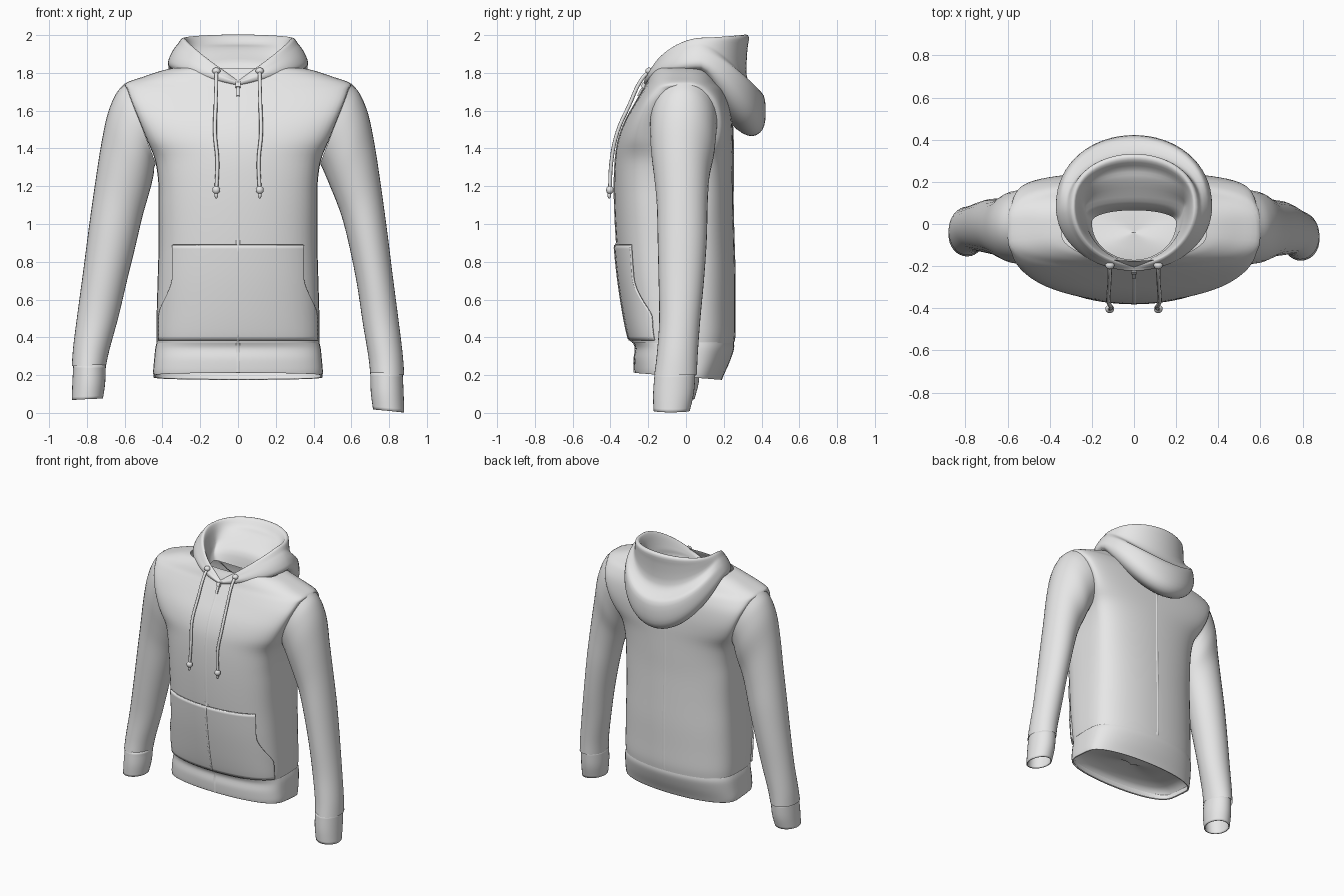
import bpy, bmesh, math
from mathutils import Vector

if "Cube" in bpy.data.objects:
    bpy.data.objects.remove(bpy.data.objects["Cube"])

fabric = bpy.data.materials.new("light grey fabric")
fabric.diffuse_color = (0.8, 0.8, 0.8, 1)
fabric.use_nodes = True
fabric.node_tree.nodes["Principled BSDF"].inputs["Base Color"].default_value = fabric.diffuse_color


def dense(rows, n=4):
    """Smoothly resample a table of section parameters."""
    out = []
    for i in range(len(rows) - 1):
        p0, p1, p2, p3 = (rows[min(max(i + k, 0), len(rows) - 1)] for k in (-1, 0, 1, 2))
        for s in range(n):
            t = s / n
            out.append([0.5 * (2 * b + (c - a) * t + (2 * a - 5 * b + 4 * c - d) * t * t
                               + (3 * b - a - 3 * c + d) * t ** 3)
                        for a, b, c, d in zip(p0, p1, p2, p3)])
    return out + [list(rows[-1])]


def finish(ob, thickness=0, offset=-1, angle=50):
    ob.data.materials.append(fabric)
    if thickness:
        mod = ob.modifiers.new("thickness", 'SOLIDIFY')
        mod.thickness, mod.offset = thickness, offset
    bpy.ops.object.select_all(action='DESELECT')
    ob.select_set(True)
    bpy.context.view_layer.objects.active = ob
    bpy.ops.object.shade_smooth_by_angle(angle=math.radians(angle))
    return ob


def loft(name, rings, closed=True, **kw):
    """Skin a list of point rings (or open strips)."""
    bm = bmesh.new()
    grid = [[bm.verts.new(p) for p in r] for r in rings]
    n = len(rings[0])
    for a, b in zip(grid, grid[1:]):
        for i in range(n if closed else n - 1):
            j = (i + 1) % n
            bm.faces.new((a[i], a[j], b[j], b[i]))
    bmesh.ops.remove_doubles(bm, verts=bm.verts, dist=0.0004)
    bmesh.ops.recalc_face_normals(bm, faces=bm.faces)
    me = bpy.data.meshes.new(name)
    bm.to_mesh(me)
    bm.free()
    ob = bpy.data.objects.new(name, me)
    bpy.context.collection.objects.link(ob)
    return finish(ob, **kw)


# Torso sections: z, half width, front y, back y, side front y, side back y, roundness
TORSO = dense([
    (0.37, .430, -.285, .255, -.06, .01, .6), (0.43, .432, -.302, .260, -.06, .01, .6),
    (0.55, .430, -.325, .260, -.06, .01, .6), (0.72, .425, -.350, .260, -.06, .01, .58),
    (0.90, .420, -.368, .255, -.06, .01, .56), (1.08, .420, -.378, .250, -.07, .02, .54),
    (1.22, .422, -.380, .250, -.08, .03, .52), (1.34, .440, -.375, .250, -.09, .06, .52),
    (1.44, .480, -.360, .250, -.17, .14, .6), (1.54, .520, -.325, .245, -.19, .165, .65),
    (1.64, .560, -.270, .230, -.17, .14, .7), (1.71, .585, -.230, .205, -.11, .07, .7),
    (1.745, .595, -.21, .180, -.05, .00, .7), (1.78, .500, -.195, .160, -.04, .00, .7),
    (1.81, .410, -.180, .150, -.04, .00, .8), (1.825, .345, -.175, .15, -.04, .00, .9)])
HEM = dense([
    (0.19, .447, -.272, .190, -.06, .01, .6), (0.22, .449, -.275, .203, -.06, .01, .6),
    (0.28, .444, -.276, .232, -.06, .01, .6), (0.34, .438, -.268, .254, -.06, .01, .6),
    (0.375, .430, -.280, .254, -.06, .01, .6)])


def section(row, n=28):
    z, hw, yf, yb, ef, eb, k = row
    pts = []
    for centre, edge, s in ((yf, ef, 1), (yb, eb, -1)):
        for i in range(n + 1):
            a = (i / n - 0.5) * math.pi
            y = edge + (centre - edge) * max(math.cos(a), 0) ** (k if s > 0 else k + .1)
            drop = max(0, 1 - (z - 0.19) / 0.16) * y * 0.08
            pts.append((s * hw * math.sin(a), y, z - drop))
    return pts


def surface_y(x, z, back=False):
    """Depth of the front or back cloth at x, z."""
    rows = HEM[:-1] + TORSO
    z = min(max(z, rows[0][0]), rows[-1][0])
    for a, b in zip(rows, rows[1:]):
        if z <= b[0]:
            break
    t = (z - a[0]) / (b[0] - a[0])
    _, hw, yf, yb, ef, eb, k = [p + (q - p) * t for p, q in zip(a, b)]
    c = math.sqrt(max(0, 1 - (x / hw) ** 2)) ** (k + .1 if back else k)
    return eb + (yb - eb) * c if back else ef + (yf - ef) * c


loft("torso", [section(r) for r in TORSO])
loft("hem_band", [section(r) for r in HEM], thickness=0.01)

# Lining closing the torso just above the hem opening
base = section(HEM[4])
loft("hem_lining", [[(x * s, -.04 + (y + .04) * s, z + dz) for x, y, z in base]
                    for s, dz in ((.985, 0), (.95, .025), (.85, .045), (.6, .06), (.3, .065), (.0001, .067))])

# Sleeve sections: inner x, z, outer x, z, front y, back y
SLEEVE = [
    (.435, 1.32, .598, 1.745, -.190, .165), (.458, 1.27, .645, 1.69, -.190, .160),
    (.485, 1.205, .690, 1.58, -.185, .150), (.520, 1.12, .725, 1.41, -.170, .125),
    (.555, 1.02, .757, 1.20, -.155, .115), (.592, .87, .790, .96, -.150, .110),
    (.630, .68, .820, .72, -.145, .095), (.660, .48, .850, .49, -.142, .075),
    (.690, .30, .872, .31, -.155, .062), (.700, .205, .880, .20, -.168, .058)]
CUFF = [(.700, .215, .872, .21, -.166, .050), (.703, .11, .877, .10, -.174, .042),
        (.715, .018, .880, .003, -.172, .020)]


def sleeve_ring(row, side, n=32):
    xi, zi, xo, zo, yf, yb = row
    if side < 0:  # the left sleeve is bent slightly more and hangs a little higher
        t = max(0, min(1, (1.3 - zi) / 1.1))
        xi -= 0.05 * math.sin(math.pi * t ** .7)
        lift = .04 * t + .02 * max(0, (.2 - zi) / .2)
        zi, zo, yb, yf = zi + lift, zo + lift + .008 * t, yb + .025 * t, yf + .02 * t
    pts = []
    for i in range(n):
        a = 2 * math.pi * i / n
        u = 0.5 + 0.5 * math.cos(a)
        y = (yf + yb) / 2 + (yb - yf) / 2 * math.sin(a)
        pts.append((side * (xi + (xo - xi) * u), y, zi + (zo - zi) * u))
    return pts


for side, label in ((1, "right"), (-1, "left")):
    loft(label + "_sleeve", [sleeve_ring(r, side) for r in dense(SLEEVE)])
    loft(label + "_cuff", [sleeve_ring(r, side) for r in dense(CUFF)], thickness=0.008)

# Hood sections, outside to inside: half width, front y, back y, front z, side z, back z
HOOD = dense([
    (.310, -.17, .15, 1.725, 1.80, 1.62), (.355, -.205, .27, 1.73, 1.825, 1.50),
    (.368, -.218, .35, 1.737, 1.84, 1.465), (.370, -.222, .405, 1.745, 1.86, 1.50),
    (.362, -.222, .422, 1.75, 1.885, 1.58), (.350, -.218, .412, 1.752, 1.91, 1.68),
    (.334, -.212, .365, 1.754, 1.935, 1.72), (.318, -.208, .322, 1.756, 1.955, 1.78),
    (.308, -.203, .325, 1.758, 1.97, 1.92), (.298, -.198, .333, 1.76, 1.982, 1.99),
    (.282, -.19, .305, 1.76, 1.984, 2.00), (.268, -.185, .262, 1.755, 1.955, 1.955),
    (.256, -.18, .215, 1.75, 1.91, 1.935), (.242, -.178, .15, 1.745, 1.86, 1.89),
    (.222, -.175, .09, 1.735, 1.81, 1.84), (.200, -.17, .065, 1.72, 1.77, 1.74)], 3)


def hood_ring(row, n=64):
    hw, yf, yb, zf, zs, zb = row
    mid = min(0.08, yb - .06)
    pts = []
    for i in range(n):
        a = 2 * math.pi * i / n
        s, c = math.sin(a), math.cos(a)
        if c < 0:  # front dips to a V at the throat
            y, z = mid + (mid - yf) * c, zs + (zf - zs) * (1 - abs(s)) ** .85
        else:
            y, z = mid + (yb - mid) * c ** 0.85, zs + (zb - zs) * c ** 1.3
        pts.append((hw * s, y, z))
    return pts


loft("hood", [hood_ring(r) for r in HOOD])

# Front pocket: a panel with curved hand openings
rows = []
for i in range(25):
    z = 0.385 + 0.505 * i / 24
    t = min(1, max(0, (z - 0.5) / 0.22))
    half = 0.418 - 0.072 * (t * t * (3 - 2 * t))
    xs = [half * math.sin((j / 20 - 0.5) * math.pi) for j in range(21)]
    rows.append([(x, surface_y(x, z) - 0.008, z) for x in xs])
loft("front_pocket", rows, closed=False, thickness=0.012, offset=0)


# Zip and back seam: thin raised strips following the cloth
def strip(name, half, lift, z0, z1, back=False):
    rows = []
    for i in range(61):
        z = z0 + (z1 - z0) * i / 60
        y = surface_y(0, z, back)
        d = lift if back else -lift
        if not back and 0.385 < z < 0.89:
            d -= 0.014
        rows.append([(-half, y, z), (-half * .5, y + d, z), (half * .5, y + d, z), (half, y, z)])
    loft(name, rows, closed=False, angle=80)


strip("zip", 0.010, 0.003, 0.215, 1.74)
strip("back_seam", 0.010, 0.003, 0.38, 1.55, back=True)


def block(name, loc, size, tilt=0):
    bpy.ops.mesh.primitive_cube_add(size=1, location=loc, rotation=(tilt, 0, 0))
    ob = bpy.context.object
    ob.name, ob.scale = name, size
    finish(ob, angle=30)


def ball(name, loc, size):
    bpy.ops.mesh.primitive_uv_sphere_add(segments=16, ring_count=10, radius=1, location=loc)
    ob = bpy.context.object
    ob.name, ob.scale = name, size
    finish(ob)


block("zip_slider", (0, -.226, 1.735), (.024, .018, .025), -.5)
block("zip_pull", (0, -.243, 1.70), (.018, .009, .05), -.5)

# Drawstrings with eyelet knobs and end knots
for side, label in ((1, "right"), (-1, "left")):
    x = 0.115 * side
    path = [(x, -.19, 1.815), (x, -.235, 1.765), (x * 1.03, -.30, 1.63), (x * 1.06, -.365, 1.48),
            (x * .95, -.395, 1.33), (x, -.403, 1.18)]
    cu = bpy.data.curves.new(label + "_drawstring", 'CURVE')
    cu.dimensions, cu.bevel_depth, cu.bevel_resolution, cu.use_fill_caps = '3D', 0.010, 2, True
    sp = cu.splines.new('BEZIER')
    sp.bezier_points.add(len(path) - 1)
    for bp, p in zip(sp.bezier_points, path):
        bp.co = Vector(p)
        bp.handle_left_type = bp.handle_right_type = 'AUTO'
    ob = bpy.data.objects.new(label + "_drawstring", cu)
    bpy.context.collection.objects.link(ob)
    cu.materials.append(fabric)
    ball(label + "_eyelet_knob", (x, -.195, 1.81), (.022, .02, .018))
    ball(label + "_end_knot", (x, -.403, 1.18), (.021, .02, .022))
    ball(label + "_string_tail", (x, -.406, 1.155), (.010, .010, .02))
